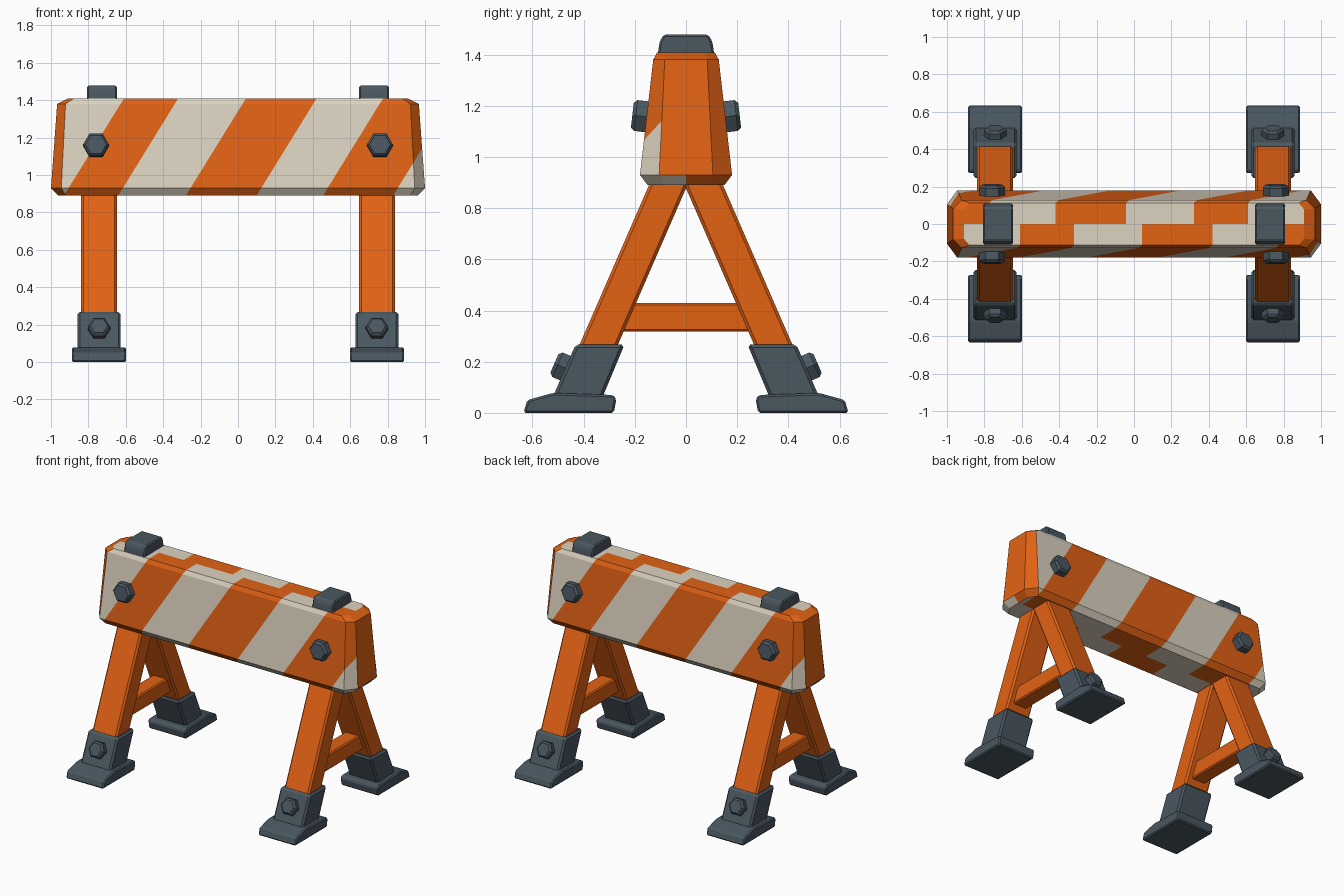
import bpy, bmesh, math
from mathutils import Vector, Matrix

if "Cube" in bpy.data.objects:
    bpy.data.objects.remove(bpy.data.objects["Cube"])


def material(name, rgb):
    m = bpy.data.materials.new(name)
    m.diffuse_color = (*rgb, 1)
    m.use_nodes = True
    m.node_tree.nodes["Principled BSDF"].inputs["Base Color"].default_value = m.diffuse_color
    return m


ORANGE = material("safety orange", (0.76, 0.122, 0.007))
CREAM = material("cream stripe", (0.72, 0.65, 0.53))
GREY = material("slate grey", (0.068, 0.096, 0.118))


def finish(bm, name, mats):
    bmesh.ops.recalc_face_normals(bm, faces=bm.faces[:])
    me = bpy.data.meshes.new(name)
    bm.to_mesh(me)
    bm.free()
    for m in mats:
        me.materials.append(m)
    ob = bpy.data.objects.new(name, me)
    bpy.context.collection.objects.link(ob)
    return ob


def loft(rings):
    """Closed solid through rings of equal point count."""
    bm = bmesh.new()
    vs = [[bm.verts.new(p) for p in r] for r in rings]
    n = len(vs[0])
    for a, b in zip(vs, vs[1:]):
        for i in range(n):
            j = (i + 1) % n
            bm.faces.new((a[i], a[j], b[j], b[i]))
    bm.faces.new(vs[0])
    bm.faces.new(vs[-1])
    bmesh.ops.recalc_face_normals(bm, faces=bm.faces[:])
    return bm


def prism(name, profile, cx, half, bevel, mat, side=1):
    """Extrude a (y, z) profile along x with chamfered edges."""
    bm = loft([[(cx + sx * half, side * y, z) for y, z in profile] for sx in (-1, 1)])
    bmesh.ops.bevel(bm, geom=bm.edges[:], offset=bevel, segments=1,
                    affect='EDGES', clamp_overlap=True)
    return finish(bm, name, [mat])


def bolt(name, pos, normal, r, h):
    """Chamfered hexagonal bolt head pointing along normal."""
    n = Vector(normal).normalized()
    x = Vector((1, 0, 0))
    y = n.cross(x)
    m = Matrix((x, y, n)).transposed()
    rings = []
    for rad, d in ((r, -0.02), (r, h - 0.014), (r - 0.014, h)):
        rings.append([Vector(pos) + m @ Vector((rad * math.cos(i * math.pi / 3),
                                                rad * math.sin(i * math.pi / 3), d))
                      for i in range(6)])
    return finish(loft(rings), name, [GREY])


# Striped beam: tapered octagonal rings
def octagon(z, hx, hy, cx, cy):
    q = [(hx, -hy + cy), (hx, hy - cy), (hx - cx, hy), (-hx + cx, hy),
         (-hx, hy - cy), (-hx, -hy + cy), (-hx + cx, -hy), (hx - cx, -hy)]
    return [(x, y, z) for x, y in q]


bm = loft([octagon(0.89, 0.96, 0.15, 0.04, 0.06),
           octagon(0.93, 1.00, 0.18, 0.055, 0.075),
           octagon(1.38, 0.967, 0.128, 0.045, 0.045),
           octagon(1.408, 0.91, 0.113, 0.03, 0.035)])

# Cut slanted stripes, mirrored by half turn between front and back
SLOPE, MID = 0.618, 1.15
BOUNDS = (-0.77, -0.48, -0.118, 0.26, 0.615, 0.99)


def cut(faces, co, no):
    geom = set(faces)
    for f in faces:
        geom.update(f.edges)
        geom.update(f.verts)
    bmesh.ops.bisect_plane(bm, geom=list(geom), plane_co=co, plane_no=no, dist=1e-5)


cut(bm.faces[:], (0, 0, 0), (0, 1, 0))
for s in (1, -1):
    for b in BOUNDS:
        half = [f for f in bm.faces if f.calc_center_median().y * s < 0]
        cut(half, (s * b, 0, MID), (1, 0, -s * SLOPE))
bm.normal_update()
for f in bm.faces:
    c = f.calc_center_median()
    s = -1 if c.y > 0 else 1
    t = s * c.x - SLOPE * (c.z - MID)
    white = sum(b < t for b in BOUNDS) % 2 == 0
    nx = abs(f.normal.x)
    if nx > 0.9 or (nx > 0.3 and s * c.x < 0):
        white = False
    f.material_index = int(white)
finish(bm, "striped_beam", [ORANGE, CREAM])

LEG_X = 0.743
LEAN = 0.435  # sideways lean of legs per unit height


def leg_y(z):
    return 0.074 + LEAN * (0.88 - z)


for sx, xn in ((-1, "left"), (1, "right")):
    cx = sx * LEG_X
    # Saddle cap on top of the beam
    prism(xn + "_cap", [(-0.112, 1.39), (0.112, 1.39), (0.103, 1.45), (0.088, 1.478),
                        (-0.088, 1.478), (-0.103, 1.45)], sx * 0.727, 0.08, 0.008, GREY)
    # Cross brace between the legs
    prism(xn + "_brace", [(-0.26, 0.318), (0.26, 0.318), (0.22, 0.43), (-0.22, 0.43)],
          cx, 0.055, 0.008, ORANGE)
    for sy, yn in ((-1, "front"), (1, "back")):
        tag = yn + "_" + xn
        # Slanted leg
        prism(tag + "_leg", [(leg_y(z) + d, z) for z, d in
                             ((0.12, -0.075), (0.12, 0.075), (1.0, 0.075), (1.0, -0.075))],
              cx, 0.096, 0.012, ORANGE, sy)
        # Foot: sole plate and sleeve
        prism(tag + "_sole", [(0.282, 0), (0.635, 0), (0.62, 0.05), (0.52, 0.078),
                              (0.285, 0.07), (0.272, 0.055)], cx, 0.145, 0.008, GREY, sy)
        prism(tag + "_sleeve", [(0.335, 0.04), (0.53, 0.04), (0.431, 0.268), (0.24, 0.268)],
              cx, 0.115, 0.012, GREY, sy)
        # Bolts on the sleeve and on the beam
        bolt(tag + "_foot_bolt", (cx, sy * 0.472, 0.175), (0, sy, LEAN), 0.06, 0.046)
        bolt(tag + "_beam_bolt", (sx * 0.759, sy * 0.154, 1.157), (0, sy, 0.115), 0.07, 0.056)
